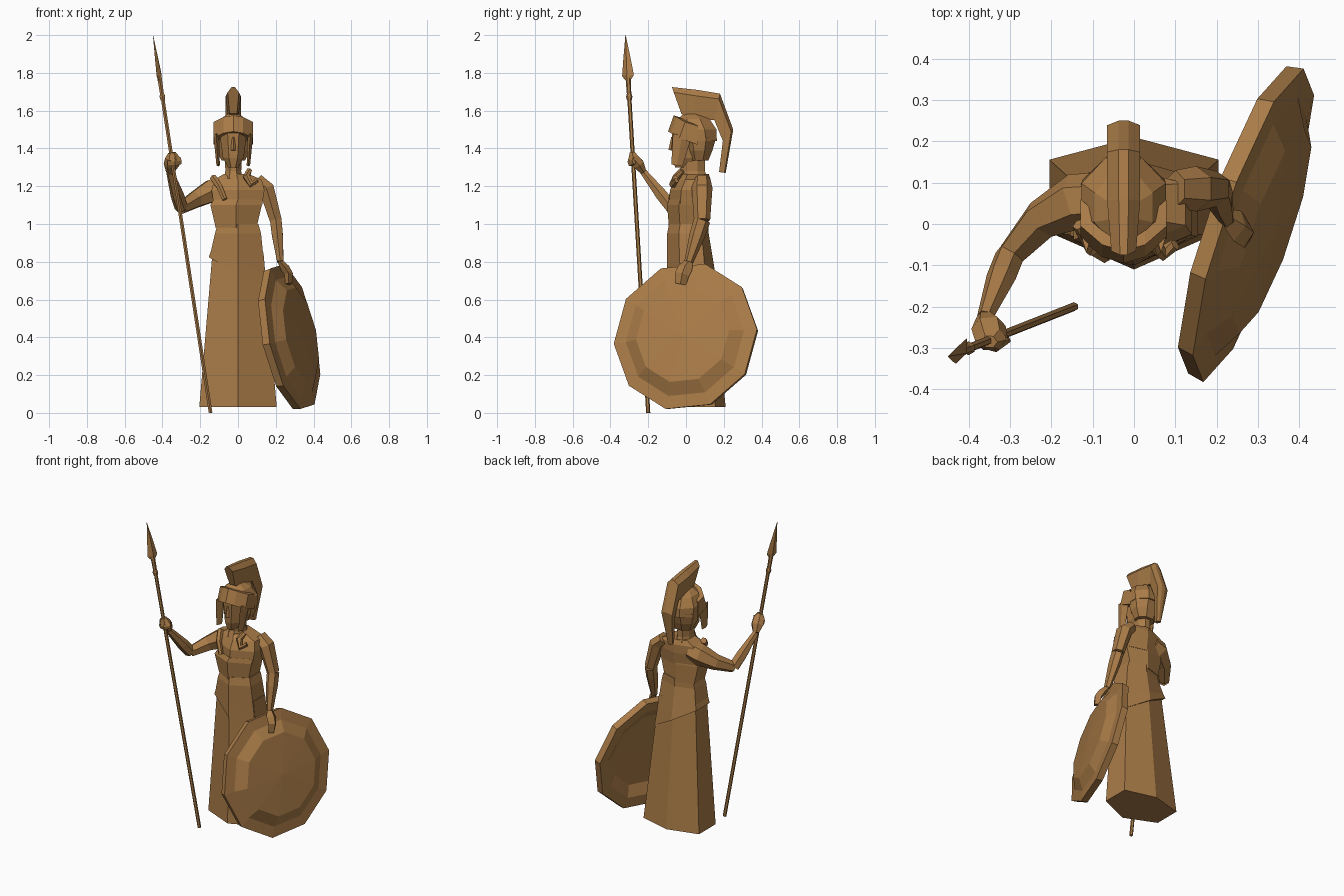
import bpy, bmesh, math
from mathutils import Vector

cube = bpy.data.objects.get("Cube")
if cube:
    bpy.data.objects.remove(cube, do_unlink=True)

COLOR = (.4, .2, .064, 1)
bronze = bpy.data.materials.new("bronze")
bronze.use_nodes = True
bronze.diffuse_color = COLOR
bronze.node_tree.nodes["Principled BSDF"].inputs["Base Color"].default_value = COLOR

head_x = -.025


def loft(name, rings):
    """Skin a list of equal-length point rings and cap both ends."""
    bm = bmesh.new()
    rows = [[bm.verts.new(point) for point in ring] for ring in rings]
    count = len(rows[0])
    for lower, upper in zip(rows, rows[1:]):
        for i in range(count):
            j = (i + 1) % count
            bm.faces.new((lower[i], lower[j], upper[j], upper[i]))
    bm.faces.new(rows[0][::-1])
    bm.faces.new(rows[-1])
    bmesh.ops.recalc_face_normals(bm, faces=bm.faces)
    mesh = bpy.data.meshes.new(name)
    bm.to_mesh(mesh)
    bm.free()
    mesh.materials.append(bronze)
    bpy.context.collection.objects.link(bpy.data.objects.new(name, mesh))


def circle(count, turn=0.0):
    """Cosine and sine pairs around a circle."""
    angles = [turn + math.tau * i / count for i in range(count)]
    return [(math.cos(angle), math.sin(angle)) for angle in angles]


def body_ring(z, half, back=.12, front=-.1, slope=0, shift=0):
    """Six-sided section with a ridge at front and back, tilted by slope."""
    depth = back - front
    near, far = front + depth * .28, back - depth * .17
    left, right = shift + half, shift - half
    outline = [(shift, front), (left, near), (left, far), (shift, back), (right, far), (right, near)]
    return [(x, y, z + slope * x) for x, y in outline]


def head_ring(z, half, front, back):
    """Eight-sided section with flat front and sides."""
    middle, reach = (front + back) / 2, (back - front) / 2
    grow = 1 / math.cos(math.pi / 8)
    return [(head_x + grow * half * c, middle + grow * reach * s, z)
            for c, s in circle(8, math.pi / 8)]


def limb(name, points, widths, flat=1, wide=(0, 1, 0), sides=6):
    """Tube through points; widths run along wide, thinned by flat across it."""
    points = [Vector(point) for point in points]
    rings = []
    for i, (point, width) in enumerate(zip(points, widths)):
        ahead = points[min(i + 1, len(points) - 1)]
        along = (ahead - points[max(i - 1, 0)]).normalized()
        u = (Vector(wide) - along * along.dot(Vector(wide))).normalized()
        v = along.cross(u) * flat
        rings.append([point + (u * c + v * s) * width for c, s in circle(sides)])
    loft(name, rings)


# Gown
loft("skirt", [body_ring(.03, .205, .21, -.11),
               body_ring(.85, .135, .13, -.09)])
loft("overfold", [body_ring(.735, .155, .155, slope=-.58),
                  body_ring(.8, .143, .145, slope=-.4),
                  body_ring(.95, .122),
                  body_ring(1, .108, front=-.09)])
loft("bodice", [body_ring(.98, .108, front=-.09, shift=-.01),
                body_ring(1.1, .136, shift=-.01),
                body_ring(1.13, .128, front=-.09)])
loft("upper_torso", [body_ring(1.1, .128, front=-.09),
                     body_ring(1.18, .14, .13, -.085),
                     body_ring(1.235, .125, .13, -.055),
                     body_ring(1.265, .065, front=-.035, shift=-.01)])

# Shoulder straps
limb("left_shoulder_lock",
     [(.06, -.02, 1.285), (.045, -.05, 1.25), (.07, -.07, 1.21), (.1, -.05, 1.23)],
     [.016, .02, .02, .014])
limb("right_shoulder_strap",
     [(-.13, 0, 1.245), (-.1, -.06, 1.2), (-.07, -.08, 1.13)], [.02, .018, .015])

# Neck and head
loft("neck", [head_ring(1.24, .05, -.045, .115),
              head_ring(1.28, .042, -.03, .1),
              head_ring(1.38, .045, -.03, .1)])
loft("face", [head_ring(1.3, .028, -.058, .05),
              head_ring(1.35, .055, -.07, .08),
              head_ring(1.5, .075, -.075, .09)])
limb("nose", [(head_x, -.07, 1.46), (head_x, -.08, 1.39)], [.008, .013], sides=4)

# Helmet
loft("helmet_neck_guard", [head_ring(1.335, .062, .02, .118),
                           head_ring(1.39, .088, 0, .14),
                           head_ring(1.46, .1, -.02, .16)])
loft("helmet_dome", [head_ring(1.44, .1, -.03, .163),
                     head_ring(1.5, .102, -.055, .162),
                     head_ring(1.555, .07, -.045, .125),
                     head_ring(1.585, .025, -.01, .07)])
visor = [(-.095, 1.49), (-.065, 1.575), (0, 1.555), (0, 1.455)]
loft("helmet_visor", [[(head_x + .104 * t, y + .06 * t * t, z - .035 * t * t) for y, z in visor]
                      for t in (-1, -.5, 0, .5, 1)])
for name, side in (("right_cheek_guard", -1), ("left_cheek_guard", 1)):
    limb(name, [(head_x + side * .09, -.02, 1.47), (head_x + side * .08, -.048, 1.31)],
         [.05, .03], flat=.3, sides=4)

# Crest, swept between its inner and outer edge
inner = [(-.025, 1.585), (.04, 1.55), (.15, 1.55), (.195, 1.44), (.175, 1.275)]
outer = [(-.075, 1.725), (.06, 1.71), (.18, 1.69), (.25, 1.5), (.21, 1.27)]
crest = []
for low, high, half in zip(inner, outer, (.03, .04, .04, .04, .016)):
    section = [(-.65, 0), (-1, .8), (-.3, 1), (.3, 1), (1, .8), (.65, 0)]
    crest.append([(head_x + side * half, *Vector(low).lerp(Vector(high), height))
                  for side, height in section])
loft("helmet_crest", crest)

# Right arm, raised to hold the spear
elbow, wrist = Vector((-.3, -.075, 1.085)), Vector((-.36, -.225, 1.275))
limb("right_upper_arm", [(-.08, .06, 1.19), (-.14, .055, 1.175), (-.225, .01, 1.13), elbow],
     [.065, .068, .05, .034])
limb("right_forearm", [elbow, elbow.lerp(wrist, .35), wrist], [.036, .036, .02], wide=(1, 0, 0))
limb("right_hand", [wrist, (-.352, -.25, 1.315), (-.345, -.28, 1.35), (-.35, -.285, 1.378)],
     [.022, .042, .04, .02], flat=.8, wide=(1, 0, 0))
limb("right_fingers", [(-.37, -.285, 1.33), (-.335, -.295, 1.33), (-.305, -.275, 1.335)],
     [.015, .015, .012], flat=1.8)

# Left arm, resting on the shield
elbow, wrist = Vector((.2, .085, 1.02)), Vector((.224, .015, .8))
limb("left_upper_arm", [(.1, .085, 1.235), (.15, .085, 1.19), elbow], [.045, .055, .043], flat=.85)
limb("left_forearm", [elbow, elbow.lerp(wrist, .35), wrist], [.044, .042, .024], flat=.8)
limb("left_hand", [wrist, (.25, -.005, .765), (.268, -.02, .735), (.268, -.03, .682)],
     [.024, .04, .038, .03], flat=.6, sides=4)

# Shield: ten-sided dished disc leaning against the gown
normal = Vector((1, -.34, .2)).normalized()
across = (Vector((0, 1, 0)) - normal * normal.y).normalized()
upward = normal.cross(across)
center = Vector((.25, .01, .397))
dome = [(.002, .1), (.26, .09), (.33, .05), (.4, .042)]
hollow = [(radius * .98, height - .042) for radius, height in reversed(dome)]
loft("shield", [[center + normal * height + (across * c + upward * s) * radius
                 for c, s in circle(10, math.radians(2))]
                for radius, height in dome + hollow])

# Spear, laid along one leaning line
foot, tip = Vector((-.145, -.2, 0)), Vector((-.45, -.32, 2))


def on_spear(*heights):
    return [foot.lerp(tip, z / 2) for z in heights]


limb("spear_shaft", on_spear(0, 1.7), [.011, .011])
limb("spear_collar", on_spear(1.655, 1.675, 1.69), [.013, .017, .012])
limb("spear_socket", on_spear(1.69, 1.79), [.012, .014])
limb("spear_head", on_spear(1.76, 1.785, 1.87, 2), [.014, .034, .022, .001],
     flat=.4, wide=(.4, .9, 0), sides=4)
